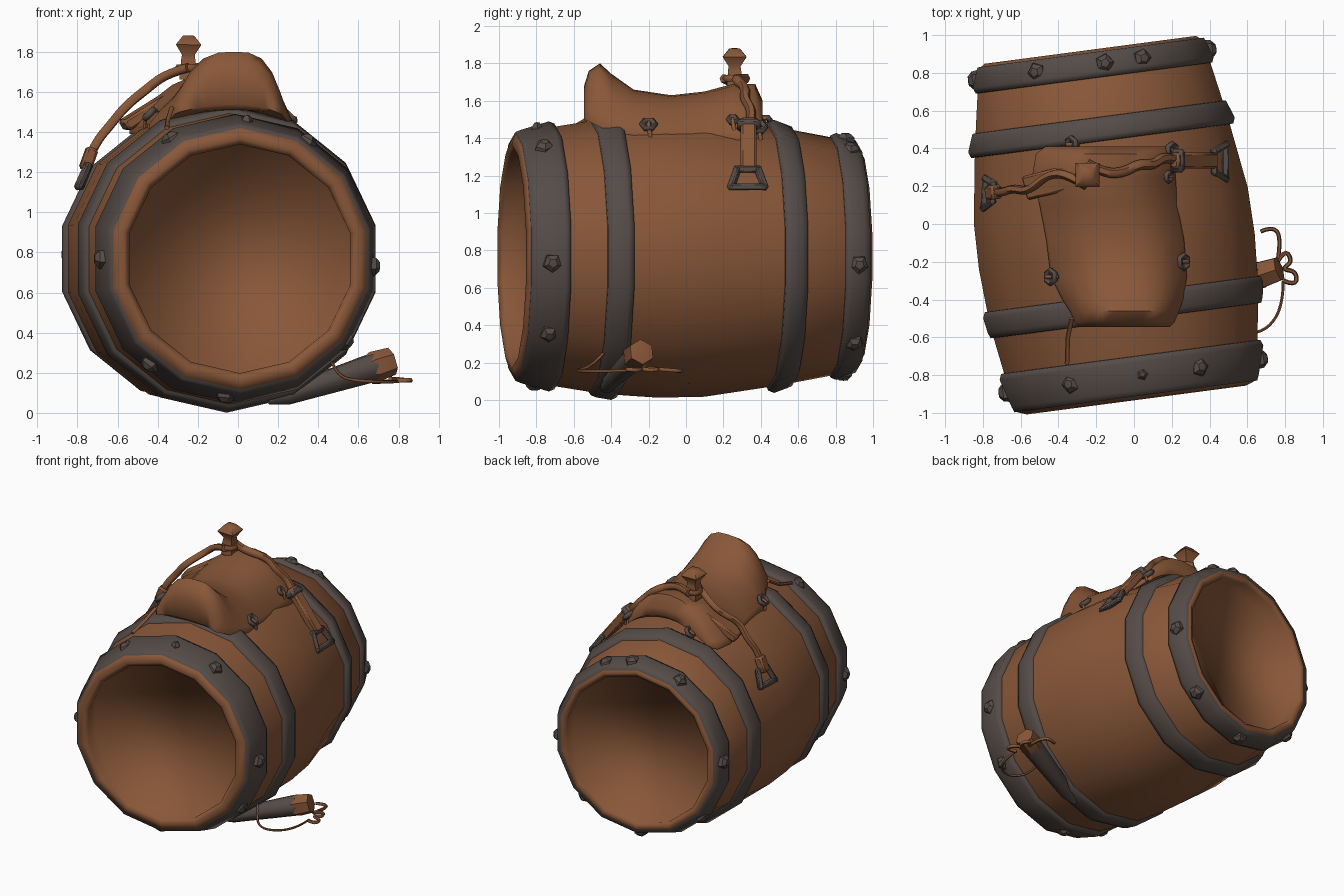
import bpy, bmesh, math
from mathutils import Matrix, Vector

if "Cube" in bpy.data.objects:
    bpy.data.objects.remove(bpy.data.objects["Cube"])


def material(name, rgb):
    m = bpy.data.materials.new(name)
    m.diffuse_color = (*rgb, 1)
    m.use_nodes = True
    m.node_tree.nodes["Principled BSDF"].inputs["Base Color"].default_value = m.diffuse_color
    return m


BROWN = material("brown wood and leather", (0.250, 0.096, 0.040))
IRON = material("dark iron", (0.092, 0.072, 0.064))

# Barrel axis runs along y, turned slightly in plan
BARREL = Matrix.Translation((-0.11, 0, 0.768)) @ Matrix.Rotation(math.radians(7.5), 4, 'Z')


def finish(name, bm, mat, angle=40):
    bmesh.ops.recalc_face_normals(bm, faces=bm.faces)
    me = bpy.data.meshes.new(name)
    bm.to_mesh(me)
    bm.free()
    me.materials.append(mat)
    ob = bpy.data.objects.new(name, me)
    bpy.context.collection.objects.link(ob)
    bpy.ops.object.select_all(action='DESELECT')
    ob.select_set(True)
    bpy.context.view_layer.objects.active = ob
    bpy.ops.object.shade_smooth_by_angle(angle=math.radians(angle))
    return ob


def lathe(name, profile, sides, matrix, mat, angle=40, caps=False):
    """Spin (distance along y, radius) points about the local y axis."""
    bm = bmesh.new()
    rings = []
    for t, r in profile:
        if r == 0:
            rings.append([bm.verts.new(matrix @ Vector((0, t, 0)))])
        else:
            rings.append([bm.verts.new(matrix @ Vector((
                r * math.cos(math.tau * i / sides - math.pi / 2), t,
                r * math.sin(math.tau * i / sides - math.pi / 2)))) for i in range(sides)])
    for a, b in zip(rings, rings[1:]):
        for i in range(sides):
            j = (i + 1) % sides
            if len(a) == 1:
                bm.faces.new((a[0], b[i], b[j]))
            elif len(b) == 1:
                bm.faces.new((a[i], b[0], a[j]))
            else:
                bm.faces.new((a[i], b[i], b[j], a[j]))
    if caps:
        bm.faces.new(rings[0])
        bm.faces.new(rings[-1])
    return finish(name, bm, mat, angle)


def aim(p, q):
    d = Vector(q) - Vector(p)
    return Matrix.Translation(p) @ d.to_track_quat('Y', 'Z').to_matrix().to_4x4()


def tube(name, pts, r, mat, cyclic=False, smooth=False):
    cu = bpy.data.curves.new(name, 'CURVE')
    cu.dimensions = '3D'
    cu.bevel_depth = r
    cu.bevel_resolution = 1
    cu.use_fill_caps = True
    cu.resolution_u = 4
    sp = cu.splines.new('NURBS' if smooth else 'POLY')
    sp.points.add(len(pts) - 1)
    for p, co in zip(sp.points, pts):
        p.co = (*co, 1)
    sp.use_cyclic_u = cyclic
    if smooth:
        sp.order_u = 3
        sp.use_endpoint_u = True
    tmp = bpy.data.objects.new(name + "_path", cu)
    bpy.context.collection.objects.link(tmp)
    bpy.context.view_layer.update()
    me = bpy.data.meshes.new_from_object(tmp.evaluated_get(bpy.context.evaluated_depsgraph_get()))
    bm = bmesh.new()
    bm.from_mesh(me)
    bpy.data.objects.remove(tmp)
    return finish(name, bm, mat, 60)


def strap(name, p, q, width, thick, mat):
    length = (Vector(q) - Vector(p)).length
    bm = bmesh.new()
    bmesh.ops.create_cube(bm, size=1)
    bmesh.ops.transform(bm, verts=bm.verts, matrix=aim(p, q) @ Matrix.Translation((0, length / 2, 0))
                        @ Matrix.Diagonal((width, length, thick, 1)))
    bmesh.ops.bevel(bm, geom=bm.edges[:], offset=thick * 0.2, segments=1, affect='EDGES')
    return finish(name, bm, mat)


def buckle(name, corners):
    for i, p in enumerate(corners):
        q = corners[(i + 1) % 4]
        d = (Vector(q) - Vector(p)).normalized() * 0.015
        strap(f"{name}_bar_{i}", Vector(p) - d, Vector(q) + d, 0.036, 0.036, IRON)


# Barrel body with a recessed lid at both ends
lathe("barrel", [(-0.81, 0.575), (-0.915, 0.57), (-0.94, 0.60),
                 (-0.92, 0.655), (-0.70, 0.695), (-0.45, 0.735), (-0.15, 0.755), (0.1, 0.75),
                 (0.5, 0.69), (0.90, 0.615), (0.93, 0.58), (0.91, 0.545), (0.81, 0.55)],
      14, BARREL, BROWN, 110, caps=True)

# Iron hoops: start, end, outer radius at each
HOOPS = [("front_end_hoop", -0.92, -0.71, 0.677, 0.722), ("front_hoop", -0.515, -0.375, 0.753, 0.767),
         ("rear_hoop", 0.445, 0.57, 0.730, 0.706), ("rear_end_hoop", 0.78, 0.915, 0.660, 0.632)]
for name, a, b, ra, rb in HOOPS:
    lathe(name, [(a - 0.003, ra - 0.05), (a, ra - 0.012), (a + 0.03, ra), (b - 0.03, rb),
                 (b, rb - 0.012), (b + 0.003, rb - 0.05)], 14, BARREL, IRON, 75)

# Five-sided rivets on the end hoops
for t, r, angles in ((-0.81, 0.69, (59, -3, -37, 180, 230, 265, 119, 86)),
                     (0.85, 0.635, (118, 84, 65, -4, -47, 178, 222, 270))):
    for i, deg in enumerate(angles):
        a = math.radians(deg)
        out = Vector((math.cos(a), 0, math.sin(a)))
        base = Vector((0, t, 0)) + out * r
        s = 0.6 if deg == 86 else 1
        lathe(f"rivet_{t}_{i}", [(-0.03, 0.055 * s), (0.005, 0.05 * s), (0.027, 0.025 * s), (0.03, 0)],
              5, BARREL @ aim(base, base + out), IRON, 20)

# Saddle: arched sections (y, centre x, half width, top z, edge z, squareness)
STATIONS = [(-0.545, -0.05, 0.24, 1.68, 1.50, 3.2), (-0.52, -0.05, 0.265, 1.76, 1.49, 3.2),
            (-0.46, -0.05, 0.29, 1.80, 1.46, 3.2), (-0.40, -0.06, 0.32, 1.745, 1.43, 3),
            (-0.28, -0.08, 0.36, 1.66, 1.41, 2.8), (-0.08, -0.10, 0.365, 1.63, 1.40, 2.5),
            (0.10, -0.135, 0.365, 1.65, 1.39, 2.4), (0.25, -0.16, 0.38, 1.69, 1.39, 2.3),
            (0.37, -0.15, 0.37, 1.69, 1.39, 2.3), (0.41, -0.14, 0.33, 1.60, 1.41, 2.3)]
bm = bmesh.new()
sections = []
N = 12
for k, (y, cx, w, top, edge, power) in enumerate(STATIONS):
    upper, lower = [], []
    arch = 1.54 if k in (0, len(STATIONS) - 1) else 1.51
    for i in range(N + 1):
        s = math.sin((i / N - 0.5) * math.pi)
        x = cx + w * s + 0.03 * (1 - s * s)
        upper.append(bm.verts.new((x, y, edge + 0.03 + (top - edge - 0.03) * (1 - abs(s) ** power))))
        lower.append(bm.verts.new((x, y, edge + (arch - edge) * (1 - s * s))))
    sections.append(upper + lower[::-1])
for a, b in zip(sections, sections[1:]):
    for i in range(len(a)):
        j = (i + 1) % len(a)
        bm.faces.new((a[i], a[j], b[j], b[i]))
for s in (sections[0], sections[-1]):
    for i in range(N):
        bm.faces.new((s[i], s[i + 1], s[2 * N - i], s[2 * N + 1 - i]))
finish("saddle", bm, BROWN, 60)
strap("saddle_flap", (-0.57, 0.19, 1.43), (-0.33, 0.25, 1.58), 0.13, 0.06, BROWN)

# Saddle horn with a square flared head
lathe("saddle_horn", [(0, 0.06), (0.10, 0.05), (0.125, 0.045), (0.175, 0.09), (0.22, 0.04), (0.222, 0)],
      4, aim((-0.25, 0.26, 1.66), (-0.245, 0.26, 1.9)) @ Matrix.Rotation(math.pi / 4, 4, 'Y'), BROWN, 60)

# Reins on both sides of the horn
LEFT = [(-0.25, 0.20, 1.72), (-0.36, 0.27, 1.69), (-0.46, 0.26, 1.61), (-0.56, 0.17, 1.53),
        (-0.64, 0.19, 1.43), (-0.70, 0.165, 1.36), (-0.74, 0.17, 1.28)]
RIGHT = [(-0.25, 0.32, 1.72), (-0.16, 0.27, 1.72), (-0.06, 0.27, 1.71), (0.03, 0.32, 1.67),
         (0.10, 0.31, 1.61), (0.16, 0.36, 1.54), (0.22, 0.34, 1.47)]
tube("left_rein", LEFT, 0.024, BROWN, smooth=True)
tube("right_rein", RIGHT, 0.027, BROWN, smooth=True)
tube("horn_wrap", [(-0.25 + 0.045 * math.cos(a * math.tau / 8), 0.26 + 0.045 * math.sin(a * math.tau / 8),
                    1.72) for a in range(8)], 0.02, BROWN, cyclic=True)
strap("left_rein_end", (-0.725, 0.17, 1.32), (-0.765, 0.165, 1.21), 0.075, 0.06, BROWN)
strap("right_rein_end", (0.21, 0.335, 1.50), (0.425, 0.335, 1.225), 0.085, 0.06, BROWN)
strap("right_rein_clasp", (0.215, 0.335, 1.49), (0.245, 0.335, 1.45), 0.125, 0.085, IRON)

# Stirrup buckles
buckle("right_buckle", [(0.425, 0.275, 1.235), (0.425, 0.385, 1.235), (0.485, 0.42, 1.14),
                        (0.485, 0.24, 1.14)])
buckle("left_buckle", [(-0.745, 0.215, 1.23), (-0.75, 0.12, 1.23), (-0.795, 0.085, 1.13),
                       (-0.785, 0.24, 1.13)])

# Small rings with ties on the saddle edge
for i, (x, y, z, side) in enumerate(((0.25, -0.2, 1.475, 1), (-0.43, -0.28, 1.49, -1),
                                     (0.19, 0.39, 1.46, 1), (0.17, 0.25, 1.50, 1),
                                     (-0.32, 0.42, 1.49, -1))):
    size = 0.02 if i == 3 else 0.034
    u = Vector((side * 0.7, 0, -0.7))
    pts = [Vector((x + side * 0.012, y, z)) + Vector((0, 1, 0)) * size * math.cos(k * math.tau / 6)
           + u * size * math.sin(k * math.tau / 6) for k in range(6)]
    tube(f"saddle_ring_{i}", pts, 0.017, IRON, cyclic=True)
    tube(f"saddle_tie_{i}", [(x - side * 0.03, y, z + 0.02), (x + side * 0.035, y, z - 0.005),
                             (x + side * 0.03, y + 0.01, z - 0.07)], 0.011, BROWN)
tube("front_tie", [(-0.33, -0.50, 1.52), (-0.35, -0.6, 1.46), (-0.355, -0.74, 1.42)], 0.012, BROWN)

# Spout under the right side, with cork
spout = aim((0.15, -0.44, 0.06), (0.79, -0.23, 0.265))
lathe("spout", [(0, 0.02), (0.1, 0.05), (0.55, 0.073), (0.585, 0.073), (0.585, 0)], 7, spout, IRON, 60)
lathe("spout_cork", [(0.54, 0.06), (0.58, 0.078), (0.68, 0.07), (0.69, 0)], 6, spout, BROWN)

# Cork cord with a bow
tube("cork_cord", [(0.47, -0.44, 0.25), (0.50, -0.5, 0.18), (0.60, -0.59, 0.16), (0.72, -0.55, 0.155),
                   (0.79, -0.42, 0.155), (0.79, -0.30, 0.16)], 0.008, BROWN, smooth=True)
tube("cork_bow", [(0.79, -0.30, 0.16), (0.86, -0.33, 0.165), (0.86, -0.25, 0.16), (0.78, -0.24, 0.17),
                  (0.84, -0.20, 0.16), (0.80, -0.13, 0.165), (0.76, -0.20, 0.17)], 0.012, BROWN, smooth=True)
tube("cord_tail", [(0.76, -0.2, 0.17), (0.78, -0.08, 0.16), (0.74, -0.01, 0.155), (0.67, -0.04, 0.155)],
     0.011, BROWN, smooth=True)
